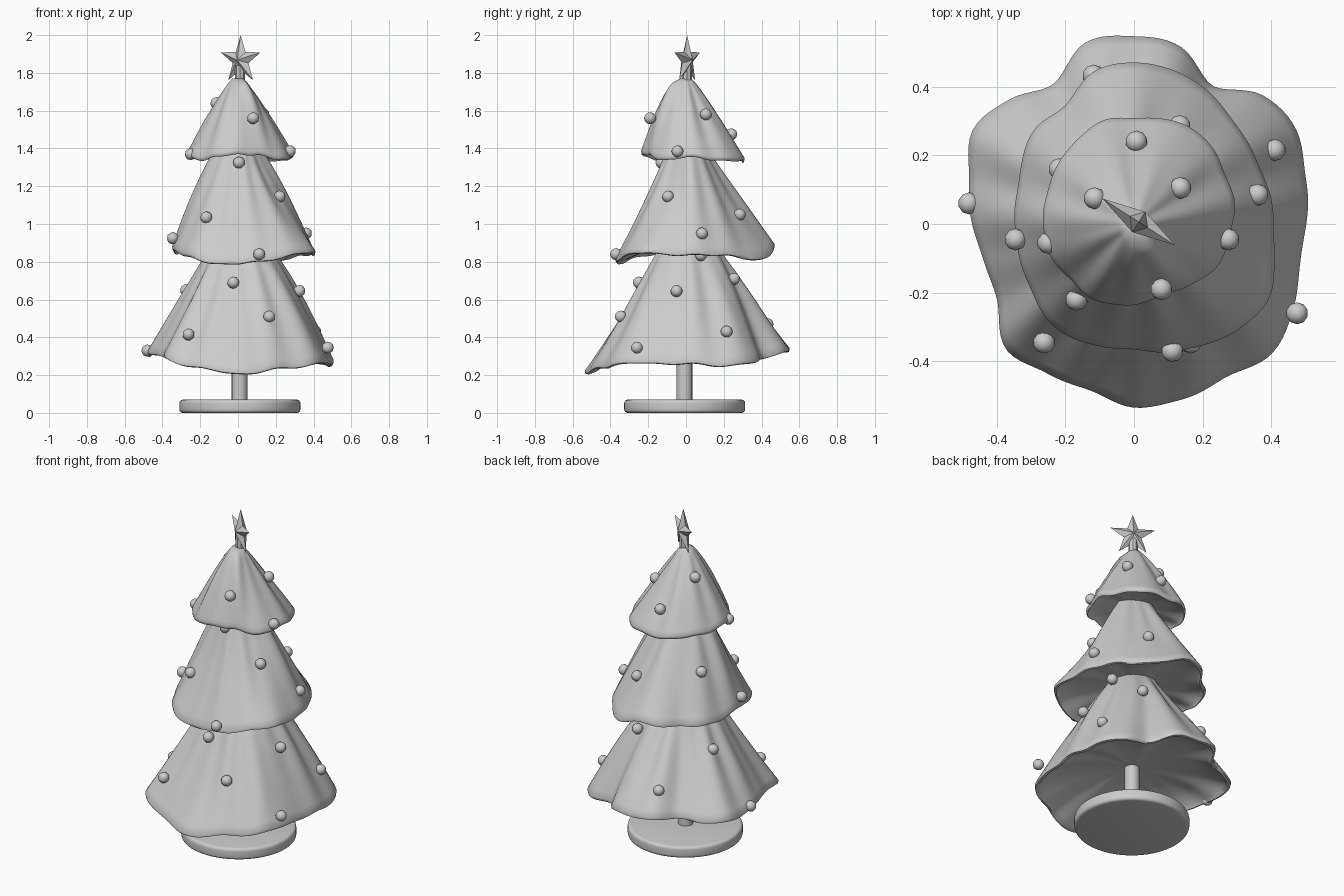
import bpy, bmesh, math
from mathutils import Vector, Matrix

if "Cube" in bpy.data.objects:
    bpy.data.objects.remove(bpy.data.objects["Cube"], do_unlink=True)

GREY = (0.6, 0.6, 0.6, 1)
mat = bpy.data.materials.new("plain_grey")
mat.use_nodes = True
mat.diffuse_color = GREY
mat.node_tree.nodes["Principled BSDF"].inputs["Base Color"].default_value = GREY


def finish(name, bm, angle=None):
    bmesh.ops.recalc_face_normals(bm, faces=bm.faces)
    mesh = bpy.data.meshes.new(name)
    bm.to_mesh(mesh)
    bm.free()
    mesh.materials.append(mat)
    obj = bpy.data.objects.new(name, mesh)
    bpy.context.collection.objects.link(obj)
    if angle:
        bpy.ops.object.select_all(action='DESELECT')
        obj.select_set(True)
        bpy.context.view_layer.objects.active = obj
        bpy.ops.object.shade_smooth_by_angle(angle=math.radians(angle))
    return obj


def cyclic(values, u):
    """Smooth closed curve through evenly spaced values, u in 0..1."""
    n = len(values)
    i = int(u * n)
    f = u * n - i
    a, b, c, d = (values[(i + k) % n] for k in (-1, 0, 1, 2))
    return b + 0.5 * f * (c - a + f * (2*a - 5*b + 4*c - d + f * (3*(b - c) + d - a)))


def foliage(name, rim, heights, bends, top_z, top_r, rise, pleats, segs=144, steps=18):
    """Draped skirt: small round top, wavy rim, rolled lip and shallow underside."""
    bm = bmesh.new()
    rings = []
    mean_z = sum(heights) / len(heights) / 100

    def ring(fn):
        rings.append([bm.verts.new(fn(s / segs)) for s in range(segs)])

    def point(u, r, z):
        a = math.tau * u
        return (r * math.cos(a), r * math.sin(a), z)

    def edge(u):
        a = math.tau * u
        wave = 0.004 * math.sin(pleats * a + 1) + 0.003 * math.sin((pleats + 5) * a)
        return cyclic(rim, u) / 100 + wave / 2, cyclic(heights, u) / 100 + wave

    for k in range(steps + 1):
        def side(u, t=k / steps):
            a = math.tau * u
            r, z = edge(u)
            fold = math.sin(pleats * a + 2 * t) + math.sin((pleats + 5) * a - t)
            return point(u, top_r + (r - top_r) * t ** (cyclic(bends, u) / 100)
                         + 0.008 * r * math.sin(math.pi * t) * fold,
                         top_z + (z + 0.02 - top_z) * t)
        ring(side)
    # Lip and underside: fraction of rim radius, height above rim, share of the wave kept
    for frac, lift, keep in ((0.995, 0.004, 1), (0.97, 0, 1), (0.93, 0.02, 1),
                             (0.7, rise * 0.6, 0.7), (0.4, rise * 0.9, 0.3), (0.06, rise, 0)):
        def under(u):
            r, z = edge(u)
            return point(u, r * frac, mean_z + (z - mean_z) * keep + lift)
        ring(under)
    for a, b in zip(rings, rings[1:]):
        for i in range(segs):
            j = (i + 1) % segs
            bm.faces.new((a[i], a[j], b[j], b[i]))
    bm.faces.new(rings[0])
    bm.faces.new(rings[-1])
    return finish(name, bm, 60)


# Rim radii every 15 degrees, then rim heights and slope bends every 30 degrees, in hundredths
foliage("lower_foliage",
        (50, 52, 54.5, 53, 46.5, 53, 55, 54.5, 47, 51.5, 54, 50,
         47, 45, 46, 52, 50.5, 50, 53.5, 53, 52, 55, 53, 50),
        (25.5, 25, 28.5, 32.5, 31.5, 30, 30.5, 29.5, 24.5, 20.5, 23.5, 26),
        (80, 85, 75, 105, 110, 114, 105, 110, 118, 122, 100, 90),
        0.92, 0.13, 0.11, 10)
foliage("middle_foliage",
        (40.5, 40.5, 40.5, 41.5, 44, 46.5, 46.7, 46, 40, 40, 37.5, 35.5,
         34.6, 34.7, 35.6, 37, 38, 37, 36.5, 38.5, 41, 43, 45, 42.5),
        (83, 83.5, 80.5, 86.5, 85, 84, 86, 84, 80, 78.5, 81.5, 84.5),
        (90, 90, 115, 110, 100, 98, 80, 100, 125, 120, 120, 140),
        1.44, 0.09, 0.07, 8)
foliage("upper_foliage",
        (28.5, 30, 30.5, 32, 32.5, 31.5, 31.2, 31.5, 30, 28.5, 27.8, 26.8,
         26.3, 26.2, 25.5, 24.7, 24.8, 24.2, 23.6, 22.8, 22.5, 24.5, 27, 28),
        (135, 134, 133, 133, 134, 135, 136, 134, 135, 137, 136, 134),
        (90, 100, 95, 93, 85, 83, 88, 85, 75, 60, 48, 75),
        1.77, 0.03, 0.06, 6)


def cylinder(name, r, z0, z1, centre, sides, bevel=0):
    bm = bmesh.new()
    bmesh.ops.create_cone(bm, cap_ends=True, segments=sides, radius1=r, radius2=r, depth=z1 - z0,
                          matrix=Matrix.Translation((*centre, (z0 + z1) / 2)))
    if bevel:
        caps = [e for e in bm.edges if abs(e.verts[0].co.z - e.verts[1].co.z) < 1e-5]
        bmesh.ops.bevel(bm, geom=caps, offset=bevel, segments=4, affect='EDGES', profile=0.5)
    finish(name, bm, 40)


# Stand, trunk and star stem
cylinder("round_base", 0.32, 0, 0.07, (0.01, -0.007), 64, 0.018)
cylinder("trunk", 0.042, 0.06, 1.5, (0.008, -0.008), 16)
cylinder("star_stem", 0.026, 1.7, 1.84, (0.01, 0.005), 8)

# Five-pointed star with a raised ridge on both faces
bm = bmesh.new()
across = Vector((0.84, -0.54, 0)).normalized()
depth = Vector((0.54, 0.84, 0)).normalized() * 0.035
centre = Vector((0.014, 0.006, 1.868))
outline = []
for i in range(10):
    r, a = (0.132, 0.052)[i % 2], math.pi * i / 5
    outline.append(bm.verts.new(centre + across * r * math.sin(a) + Vector((0, 0, r * math.cos(a)))))
for hub in (bm.verts.new(centre + depth), bm.verts.new(centre - depth)):
    for i in range(10):
        bm.faces.new((outline[i], outline[(i + 1) % 10], hub))
finish("star", bm)

# Baubles on each tier
baubles = {
    "upper": ((.08, -.19, 1.56), (.275, -.045, 1.385), (-.25, -.055, 1.37),
              (-.115, .075, 1.64), (.135, .105, 1.58), (.007, .24, 1.475)),
    "middle": ((.005, -.13, 1.325), (.22, -.095, 1.145), (-.168, -.22, 1.035), (-.345, -.045, .925),
               (.112, -.37, .84), (.36, .085, .95), (.133, .285, 1.05), (-.217, .16, 1.12)),
    "lower": ((-.025, -.25, .69), (.325, -.05, .645), (-.275, .13, .65), (.165, -.345, .51),
              (-.262, -.345, .415), (.475, -.26, .345), (.41, .215, .43), (-.48, .06, .33),
              (-.118, .432, .47), (.225, .08, .835), (.15, .255, .71)),
}
for tier, spots in baubles.items():
    bm = bmesh.new()
    for spot in spots:
        bmesh.ops.create_icosphere(bm, subdivisions=2, radius=0.032, matrix=Matrix.Translation(spot))
    finish(tier + "_baubles", bm, 25)
